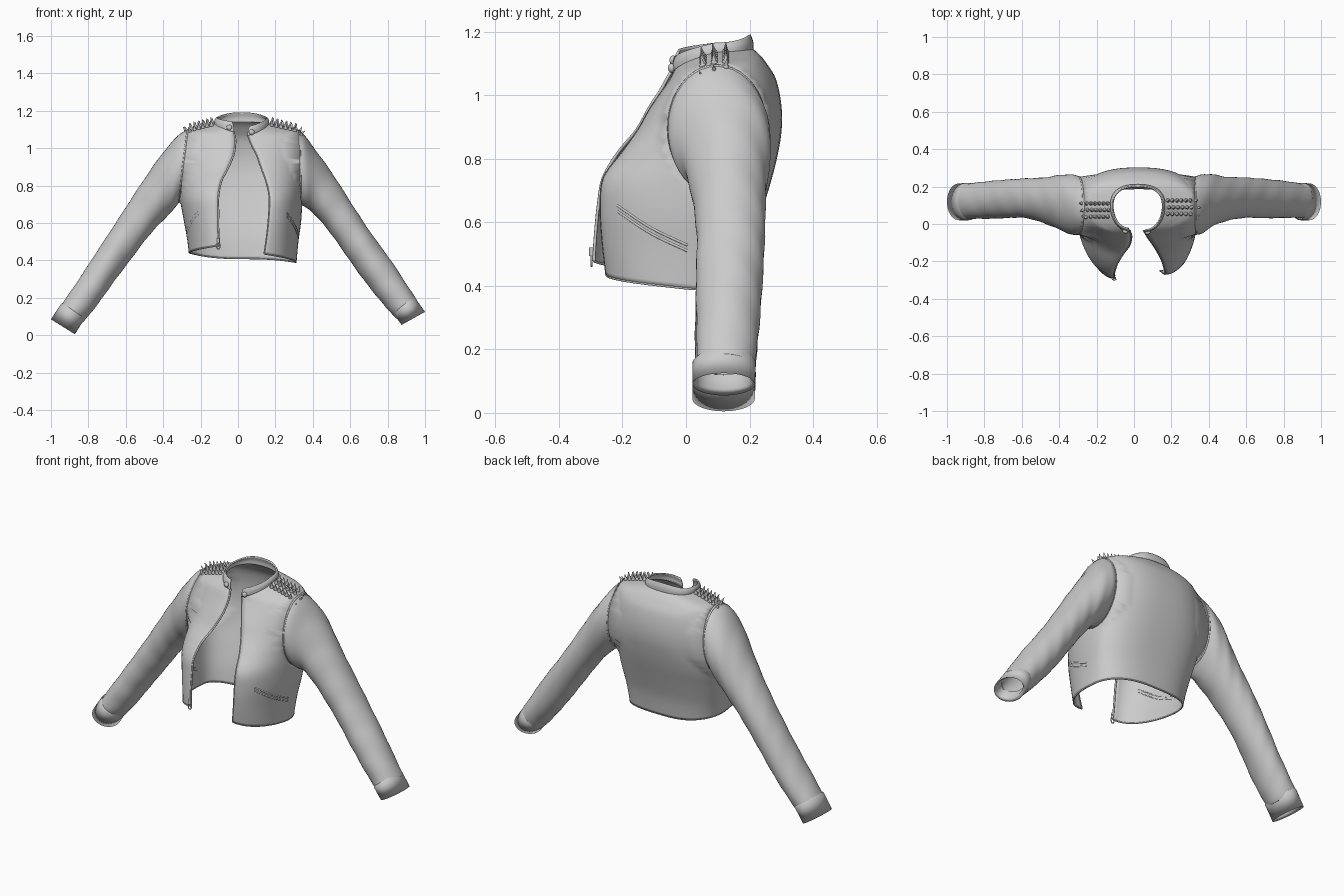
import bpy, bmesh, math
from mathutils import Vector, Matrix
from mathutils.bvhtree import BVHTree

if "Cube" in bpy.data.objects:
    bpy.data.objects.remove(bpy.data.objects["Cube"])


def add_mesh(name, verts, faces, thick=0.0, fix=False):
    me = bpy.data.meshes.new(name)
    me.from_pydata([tuple(v) for v in verts], [], faces)
    if fix:
        bm = bmesh.new()
        bm.from_mesh(me)
        bmesh.ops.recalc_face_normals(bm, faces=bm.faces)
        bm.to_mesh(me)
        bm.free()
    me.polygons.foreach_set("use_smooth", [True] * len(me.polygons))
    ob = bpy.data.objects.new(name, me)
    bpy.context.collection.objects.link(ob)
    if thick:
        m = ob.modifiers.new("thickness", 'SOLIDIFY')
        m.thickness, m.offset = thick, 0
    return ob


def refine(rows, sub):
    """Catmull-Rom interpolation of rows of numbers."""
    out = []
    for i in range(len(rows) - 1):
        a, b, c, d = rows[max(i - 1, 0)], rows[i], rows[i + 1], rows[min(i + 2, len(rows) - 1)]
        for k in range(sub):
            t = k / sub
            out.append([0.5 * (2*q + (r - p)*t + (2*p - 5*q + 4*r - s)*t*t + (3*q - p - 3*r + s)*t**3)
                        for p, q, r, s in zip(a, b, c, d)])
    return out + [rows[-1]]


def loft(rings, closed=False):
    n = len(rings[0])
    faces = []
    for i in range(len(rings) - 1):
        for j in range(n if closed else n - 1):
            k = (j + 1) % n
            faces.append((i*n + j, (i+1)*n + j, (i+1)*n + k, i*n + k))
    return [v for r in rings for v in r], faces


def tube(name, pts, r, cyclic=False):
    cu = bpy.data.curves.new(name, 'CURVE')
    cu.dimensions = '3D'
    cu.bevel_depth, cu.bevel_resolution, cu.use_fill_caps = r, 2, True
    sp = cu.splines.new('POLY')
    sp.points.add(len(pts) - 1)
    for p, q in zip(sp.points, pts):
        p.co = (*q, 1)
    sp.use_cyclic_u = cyclic
    ob = bpy.data.objects.new(name, cu)
    bpy.context.collection.objects.link(ob)
    return ob


def body_ring(r, n=14):
    """Open section: left front edge, round the back, to right front edge."""
    xeL, yfL, zfL, xL, zsL, xR, zsR, xeR, yfR, zfR, yb, zb = r
    ys = 0.02 + 0.075 * min(1, max(0, (zsR - 0.4) / 0.4))
    xc = (xL + xR) / 2

    def half(xe, yf, zf, xs, zs):
        pts = []
        for k in range(n + 1):
            t = k / n * math.pi / 2
            pts.append(Vector((xe + (xs - xe) * math.sin(t), ys + (yf - ys) * math.cos(t), zf + (zs - zf) * k / n)))
        for k in range(1, n + 1):
            t = k / n * math.pi / 2
            w = math.sin(t) ** 2
            pts.append(Vector((xc + (xs - xc) * max(0, math.cos(t)) ** 0.8, ys + (yb - ys) * math.sin(t) ** 0.8,
                               zs + (zb - zs) * w)))
        return pts
    left, right = half(xeL, yfL, zfL, xL, zsL), half(xeR, yfR, zfR, xR, zsR)
    return left + right[-2::-1]


# columns: left edge x y z, left side x z, right side x z, right edge x y z, back y z
BODY = [
    (-.10, -.29, .48, -.26, .44, .31, .39, .14, -.25, .435, .19, .41),
    (-.105, -.285, .56, -.27, .52, .32, .50, .155, -.262, .54, .205, .52),
    (-.105, -.275, .66, -.29, .63, .335, .61, .165, -.268, .65, .235, .63),
    (-.105, -.26, .74, -.305, .72, .34, .71, .167, -.258, .74, .265, .73),
    (-.09, -.213, .82, -.305, .80, .345, .80, .15, -.20, .82, .285, .81),
    (-.055, -.155, .89, -.30, .88, .345, .88, .125, -.15, .89, .298, .89),
    (-.025, -.115, .96, -.295, .96, .34, .96, .10, -.11, .96, .297, .97),
    (-.015, -.08, 1.015, -.285, 1.04, .335, 1.04, .075, -.075, 1.01, .28, 1.05),
    (-.015, -.055, 1.06, -.27, 1.09, .32, 1.09, .06, -.05, 1.045, .25, 1.10),
    (-.02, -.045, 1.075, -.20, 1.115, .24, 1.115, .055, -.042, 1.06, .225, 1.13),
    (-.02, -.035, 1.09, -.12, 1.135, .16, 1.135, .05, -.035, 1.07, .205, 1.145)]
COLLAR = [
    (-.02, -.038, 1.085, -.123, 1.13, .163, 1.13, .05, -.04, 1.065, .208, 1.14),
    (-.022, -.036, 1.11, -.122, 1.15, .162, 1.15, .053, -.04, 1.09, .208, 1.165),
    (-.03, -.022, 1.14, -.112, 1.163, .152, 1.163, .06, -.032, 1.115, .20, 1.19)]
# sleeve rings: upper x z, lower x z, y range
SLEEVES = {
    "right": [
        (.325, 1.095, .335, .70, -.055, .25), (.36, 1.06, .365, .685, -.05, .262),
        (.42, .98, .41, .65, -.01, .265), (.51, .85, .485, .56, .02, .25),
        (.62, .68, .58, .43, .035, .245), (.72, .53, .665, .31, .035, .24),
        (.82, .39, .75, .20, .035, .23), (.93, .225, .825, .115, .035, .215),
        (.955, .185, .85, .09, .035, .21)],
    "left": [
        (-.265, 1.10, -.315, .715, -.055, .25), (-.32, 1.065, -.35, .67, -.055, .262),
        (-.40, .975, -.40, .62, -.025, .26), (-.50, .83, -.48, .53, .01, .245),
        (-.61, .665, -.57, .415, .035, .24), (-.72, .495, -.66, .295, .035, .235),
        (-.82, .34, -.745, .175, .03, .225), (-.93, .18, -.815, .09, .03, .215),
        (-.95, .15, -.835, .07, .035, .21)]}
CUFFS = {
    "right": [(.94, .205, .832, .12, .028, .215), (.948, .198, .832, .113, .02, .22),
              (1.0, .125, .875, .055, .02, .217), (.985, .13, .885, .075, .03, .207), (.95, .175, .86, .12, .035, .2)],
    "left": [(-.94, .172, -.82, .095, .028, .215), (-.948, .165, -.82, .088, .02, .22),
             (-1.0, .085, -.872, .005, .02, .217), (-.985, .09, -.88, .025, .03, .207), (-.95, .135, -.855, .07, .035, .2)]}


def arm_point(r, a, f=0.0):
    tx, tz, bx, bz, y0, y1 = r
    g = 1 + 0.022 * f * math.sin(3 * a + 9 * (tz + bz)) * math.sin(30 * tz)
    c, s = math.cos(a) * g, math.sin(a) * g
    return Vector(((tx + bx) / 2 + (tx - bx) / 2 * c, (y0 + y1) / 2 + (y1 - y0) / 2 * s,
                   (tz + bz) / 2 + (tz - bz) / 2 * c))


# jacket body with armholes trimmed to the sleeve openings
body_rings = [body_ring(r) for r in refine(BODY, 5)]
bv, bf = loft(body_rings)
tree = BVHTree.FromPolygons(bv, bf)
body = add_mesh("jacket_body", bv, bf, 0.006)
bm = bmesh.new()
bm.from_mesh(body.data)
for side, limit in (("right", 0.265), ("left", 0.225)):
    r = SLEEVES[side][0]
    sg = 1 if side == "right" else -1
    cy, ry, cz, rz = (r[4] + r[5]) / 2, (r[5] - r[4]) / 2, (r[1] + r[3]) / 2, (r[1] - r[3]) / 2
    cut = []
    for fc in bm.faces:
        c = fc.calc_center_median()
        if c.x * sg > limit and ((c.y - cy) / ry) ** 2 + ((c.z - cz) / rz) ** 2 < 1:
            cut.append(fc)
    rim = {v for fc in cut for v in fc.verts}
    bmesh.ops.delete(bm, geom=cut, context='FACES')
    for v in rim:
        if v.is_valid:
            v.co = arm_point(r, math.atan2((v.co.y - cy) / ry, (v.co.z - cz) / rz))
bm.to_mesh(body.data)
bm.free()

# stand collar
cv, cf = loft([body_ring(r) for r in refine(COLLAR, 3)])
add_mesh("collar", cv, cf, 0.008)
collar_tree = BVHTree.FromPolygons(cv, cf)

# sleeves, turned cuffs and armhole seams
N = 40
angles = [2 * math.pi * k / N for k in range(N)]
for side in SLEEVES:
    rows = refine(SLEEVES[side], 6)
    rings = [[arm_point(r, a, min(1, i / 8)) for a in angles] for i, r in enumerate(rows)]
    add_mesh(side + "_sleeve", *loft(rings, True), 0.005, True)
    add_mesh(side + "_cuff", *loft([[arm_point(r, a) for a in angles] for r in CUFFS[side]], True), 0, True)
    tube(side + "_armhole_seam", rings[1], 0.005, True)

# edge piping, zip and hem
tube("zip_edge", [r[0] for r in body_rings], 0.005)
tube("right_front_edge", [r[-1] for r in body_rings], 0.004)
tube("hem_edge", body_rings[0], 0.004)


def on_body(origin, direction):
    hit = tree.ray_cast(Vector(origin), Vector(direction))
    return hit[0]


def seam(name, path, r, from_side=0):
    pts = []
    for a, z in refine(path, 6):
        p = on_body((from_side, a, z), (-from_side, 0, 0)) if from_side else on_body((a, -1, z), (0, 1, 0))
        if p:
            pts.append(p)
    if len(pts) > 1:
        tube(name, pts, r)


# stitched front seams and pocket welts
seam("placket_stitching", [(-.06, 1.03), (-.10, .92), (-.14, .78), (-.15, .64), (-.145, .50)], 0.0025)
seam("chest_seam", [(-.17, 1.06), (-.20, .98), (-.22, .88), (-.25, .76)], 0.0025)
for off in (0, .018):
    seam("right_pocket_welt", [(-.215, .635 + off), (-.11, .565 + off), (.005, .51 + off)], 0.005, 1)
    seam("left_pocket_welt", [(-.215, .645 + off), (-.11, .575 + off), (.005, .53 + off)], 0.004, -1)

# zip pull: slider, link and ring
pull = Vector((-.105, -.297, .505))
tube("zip_slider", [pull + Vector((0, 0, .015)), pull - Vector((0, 0, .012))], 0.008)
tube("zip_pull_ring", [pull + Vector((.01 * math.sin(a), 0, -.027 + .017 * math.cos(a))) for a in angles[::3]],
     0.003, True)

# collar snaps
for name, p in (("left_snap", (-.05, -.05, 1.112)), ("right_snap", (.075, -.05, 1.085))):
    loc, nor, _, _ = collar_tree.find_nearest(Vector(p))
    if nor.y > 0:
        nor = -nor
    bpy.ops.mesh.primitive_uv_sphere_add(segments=16, ring_count=10, radius=0.015, location=loc + nor * 0.008)
    ob = bpy.context.object
    ob.name = name
    ob.scale = (1, 1, 0.7)
    ob.rotation_euler = nor.to_track_quat('Z', 'Y').to_euler()
    bpy.ops.object.shade_smooth()

# rows of shoulder studs: round base and spike
for name, x0, x1, y0 in (("left_studs", -.275, -.14, .04), ("right_studs", .18, .325, .055)):
    bm = bmesh.new()
    for row in range(3):
        for col in range(7):
            x = x0 + (x1 - x0) * (col + 0.25 * (row % 2)) / 6
            hit, nor, _, _ = tree.ray_cast(Vector((x, y0 + row * 0.035, 2)), Vector((0, 0, -1)))
            if hit is None:
                continue
            up = (nor if nor.z > 0 else -nor).lerp(Vector((0, 0, 1)), 0.4).normalized()
            m = Matrix.Translation(hit) @ up.to_track_quat('Z', 'Y').to_matrix().to_4x4()
            bmesh.ops.create_uvsphere(bm, u_segments=10, v_segments=6, radius=0.011,
                                      matrix=m @ Matrix.Translation((0, 0, .006)))
            bmesh.ops.create_cone(bm, segments=10, radius1=0.008, radius2=0.001, depth=0.026,
                                  matrix=m @ Matrix.Translation((0, 0, .023)))
    ob = add_mesh(name, [], [])
    bm.to_mesh(ob.data)
    bm.free()
